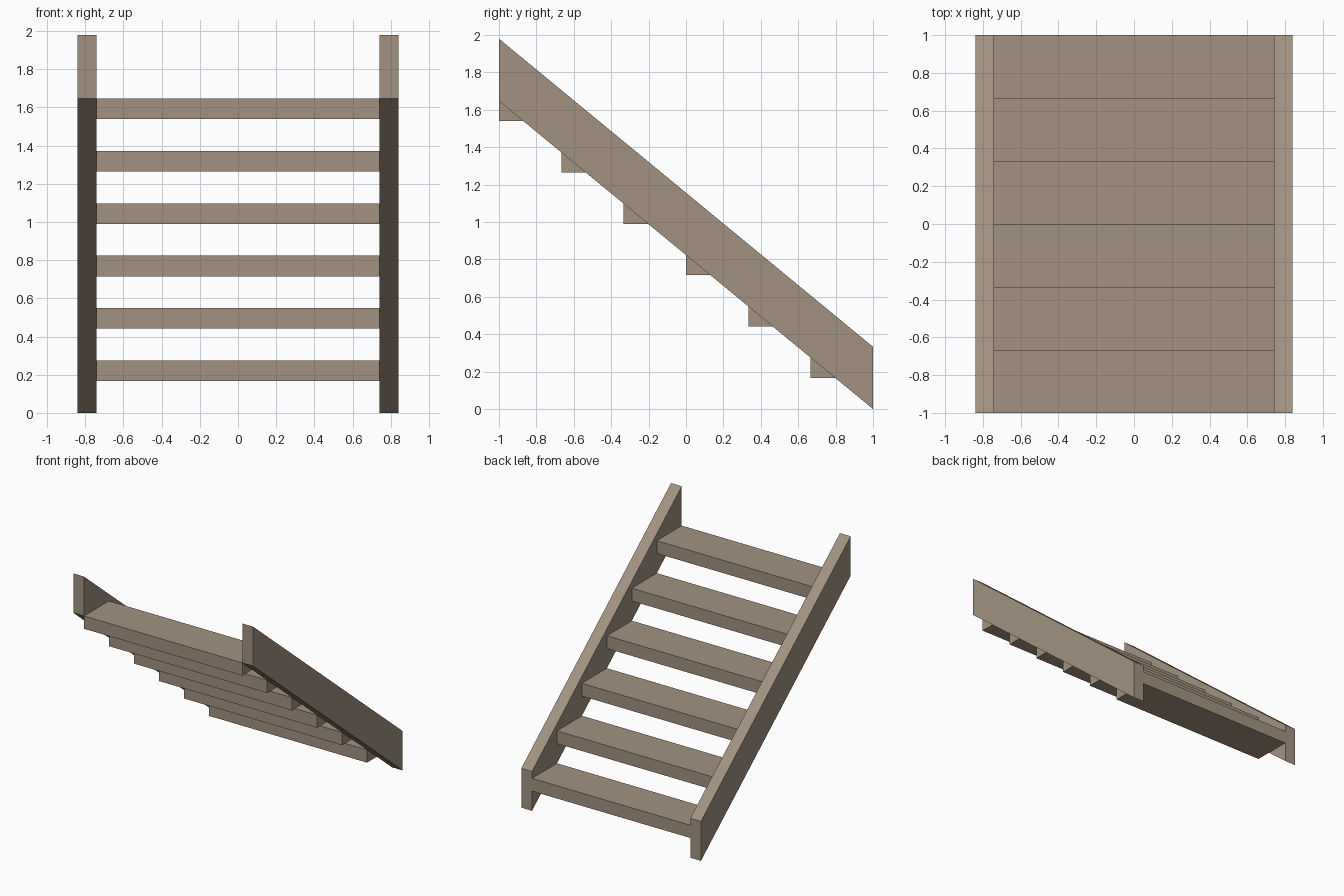
import bpy

if "Cube" in bpy.data.objects:
    bpy.data.objects.remove(bpy.data.objects["Cube"])

wood = bpy.data.materials.new("brown_wood")
wood.diffuse_color = (0.36, 0.29, 0.22, 1)
wood.use_nodes = True
wood.node_tree.nodes["Principled BSDF"].inputs["Base Color"].default_value = wood.diffuse_color


def extrude_x(name, profile, x0, x1):
    """Solid made by sweeping a closed (y, z) profile from x0 to x1."""
    n = len(profile)
    verts = [(x, y, z) for x in (x0, x1) for y, z in profile]
    faces = [list(range(n))[::-1], list(range(n, 2 * n))]
    faces += [(i, (i + 1) % n, n + (i + 1) % n, n + i) for i in range(n)]
    mesh = bpy.data.meshes.new(name)
    mesh.from_pydata(verts, [], faces)
    mesh.materials.append(wood)
    obj = bpy.data.objects.new(name, mesh)
    bpy.context.collection.objects.link(obj)
    return obj


STEPS = 6
RISE = 1.647 / STEPS
RUN = 2.0 / STEPS
INNER, OUTER = 0.74, 0.84
THICK = 0.108

# Sloping side boards, cut plumb at both ends
board = [(1, 0), (1, 0.333), (-1, 1.98), (-1, 1.647)]
extrude_x("left_stringer", board, -OUTER, -INNER)
extrude_x("right_stringer", board, INNER, OUTER)

# Open treads, rising towards the front
for i in range(STEPS):
    y1 = 1 - i * RUN
    y0 = y1 - RUN
    top = RISE * (i + 1)
    extrude_x(f"tread_{i + 1}",
              [(y0, top - THICK), (y1, top - THICK), (y1, top), (y0, top)],
              -INNER, INNER)

# Consistent outward normals
import bmesh
for obj in bpy.context.collection.objects:
    bm = bmesh.new()
    bm.from_mesh(obj.data)
    bmesh.ops.recalc_face_normals(bm, faces=bm.faces)
    bm.to_mesh(obj.data)
    bm.free()
